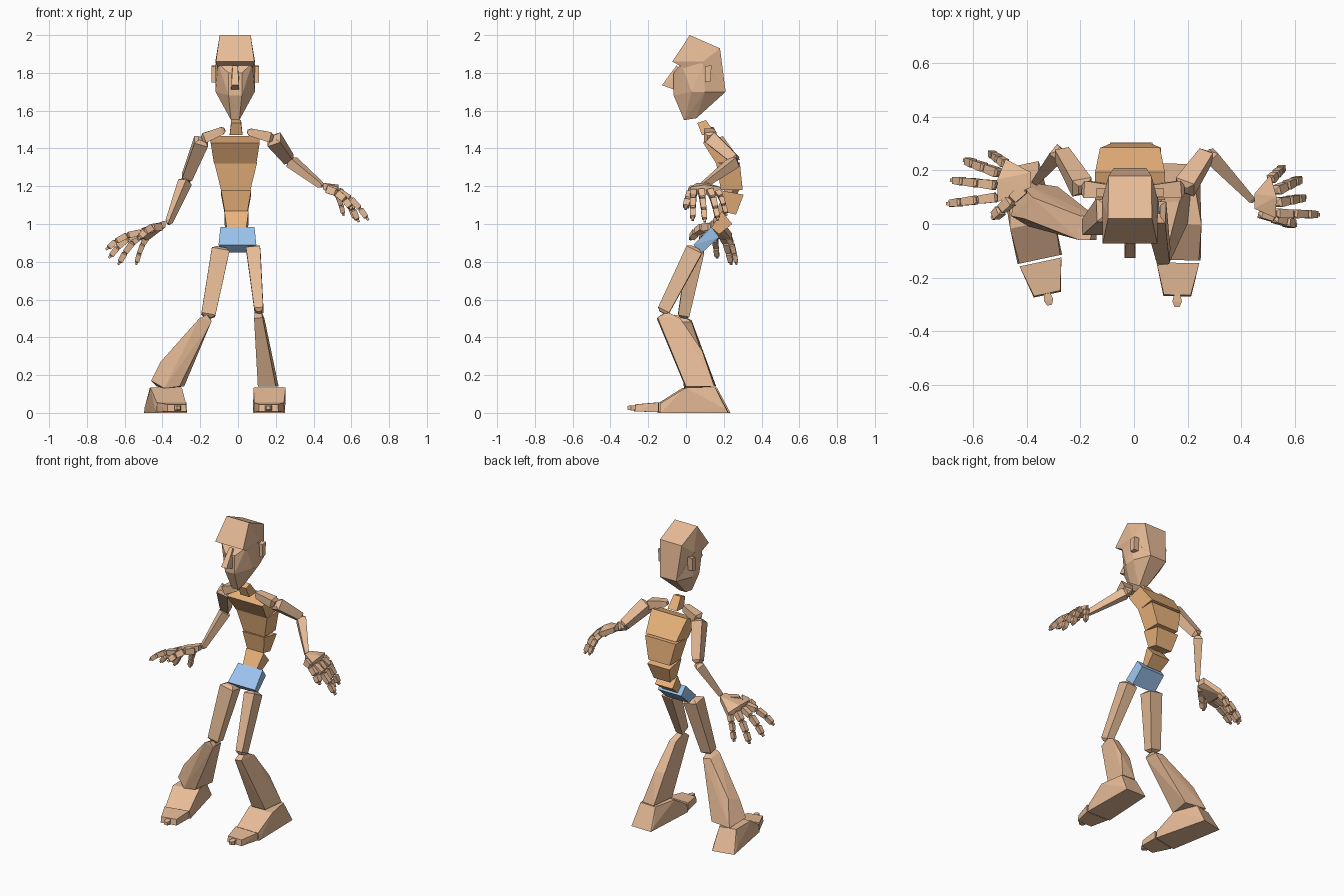
import bpy, bmesh, math
from mathutils import Vector as V, Matrix


def material(name, rgb):
    m = bpy.data.materials.new(name)
    m.diffuse_color = (*rgb, 1)
    return m


TAN = material("tan", (0.80, 0.50, 0.31))
ORANGE = material("orange", (0.83, 0.45, 0.20))
BLUE = material("blue", (0.34, 0.56, 0.87))


def finish(name, bm, mat):
    bmesh.ops.recalc_face_normals(bm, faces=bm.faces)
    me = bpy.data.meshes.new(name)
    bm.to_mesh(me)
    bm.free()
    me.materials.append(mat)
    ob = bpy.data.objects.new(name, me)
    bpy.context.collection.objects.link(ob)
    return ob


def hull(name, pts, mat=TAN):
    bm = bmesh.new()
    for p in pts:
        bm.verts.new(p)
    r = bmesh.ops.convex_hull(bm, input=bm.verts)
    junk = {e for e in r["geom_interior"] + r["geom_unused"] if isinstance(e, bmesh.types.BMVert)}
    if junk:
        bmesh.ops.delete(bm, geom=list(junk), context='VERTS')
    bmesh.ops.dissolve_limit(bm, angle_limit=0.03, verts=bm.verts, edges=bm.edges)
    return finish(name, bm, mat)


def mirrored(cx, rows):
    """Rows of (half width, y, z) become symmetric point pairs."""
    return [(cx + s * w, y, z) for w, y, z in rows for s in (-1, 1)]


def bone(name, a, b, start, end, mat=TAN, ref=(0, 1, 0), cap=0.06):
    """Four-sided tapered limb with pinched ends; start/end are (width, depth)."""
    a, b = V(a), V(b)
    d = (b - a).normalized()
    u = d.cross(V(ref)).normalized()
    v = u.cross(d)
    rings = [(0, 0.5, start), (cap, 1, start), (1 - cap, 1, end), (1, 0.5, end)]
    bm = bmesh.new()
    loops = []
    for t, k, (w, h) in rings:
        c = a.lerp(b, t)
        loops.append([bm.verts.new(c + u * (sx * w * k / 2) + v * (sy * h * k / 2))
                      for sx, sy in ((-1, -1), (1, -1), (1, 1), (-1, 1))])
    for p, q in zip(loops, loops[1:]):
        for i in range(4):
            j = (i + 1) % 4
            bm.faces.new((p[i], p[j], q[j], q[i]))
    bm.faces.new(loops[0])
    bm.faces.new(loops[-1])
    return finish(name, bm, mat)


# Head: skull with overhanging brow, face, nose and ears
HX = -0.015
hull("skull", mirrored(HX, [(.082, .02, 2.0), (.08, .18, 1.93), (.102, -.072, 1.86),
                            (.105, .09, 1.86), (.06, .21, 1.70)]))
hull("face", mirrored(HX, [(.09, -.025, 1.85), (.035, -.065, 1.80), (.035, -.065, 1.68),
                           (.022, -.01, 1.55), (.022, .055, 1.56), (.104, .03, 1.70),
                           (.104, .10, 1.70), (.104, .09, 1.85), (.06, .21, 1.70)]))
hull("nose", mirrored(HX, [(.013, -.05, 1.84), (.02, -.127, 1.735), (.021, -.06, 1.71),
                           (.02, -.03, 1.80)]))
for s, side in ((-1, "left"), (1, "right")):
    hull(side + "_ear", [(HX + s * dx, y, z) for dx in (.09, .125)
                         for y, z in ((.10, 1.75), (.13, 1.755), (.135, 1.84), (.10, 1.835))])

# Spine blocks: cx, bottom half width, top half width, then (y, z) of
# bottom front, bottom back, top back, top front
blocks = {
    "neck": (-.01, .034, .026, (.085, 1.47), (.16, 1.475), (.105, 1.55), (.06, 1.535)),
    "upper_chest": (-.015, .112, .13, (.16, 1.32), (.285, 1.34), (.195, 1.465), (.09, 1.43)),
    "ribs": (-.012, .078, .112, (.185, 1.18), (.30, 1.18), (.285, 1.325), (.16, 1.32)),
    "abdomen": (-.01, .06, .08, (.195, 1.065), (.265, 1.05), (.305, 1.155), (.175, 1.18)),
    "waist": (-.008, .052, .064, (.135, .98), (.175, .945), (.245, 1.0), (.19, 1.068)),
}
for name, (cx, wb, wt, p, q, r, t) in blocks.items():
    hull(name, mirrored(cx, [(wb, *p), (wb, *q), (wt, *r), (wt, *t)]), ORANGE)
hull("pelvis", mirrored(-.003, [(.10, .04, .89), (.085, .085, .848), (.085, .175, .93),
                                (.09, .135, .985)]), BLUE)

# Arms
arms = {
    "left": [(-.07, .12, 1.50), (-.19, .13, 1.45), (-.275, .27, 1.235), (-.37, .155, 1.0)],
    "right": [(.05, .12, 1.49), (.185, .13, 1.455), (.275, .265, 1.335), (.445, .085, 1.20)],
}
for side, (c, sh, el, wr) in arms.items():
    bone(side + "_collarbone", c, sh, (.04, .05), (.055, .065), cap=.12)
    bone(side + "_upper_arm", sh, el, (.07, .075), (.05, .055), ref=(1, 0, 0))
    bone(side + "_forearm", el, wr, (.055, .055), (.026, .032), ref=(0, 0, 1))


# Hands: palm, four jointed fingers and a thumb
def finger(name, root, tip, w):
    root, tip = V(root), V(tip)
    up = V((0, 0, 1))
    stops = [root, root.lerp(tip, .4) + up * .022, root.lerp(tip, .72) + up * .018,
             root.lerp(tip, .93) + up * .002, tip]
    for i, k in enumerate((1, .92, .85, .4)):
        bone(f"{name}_{i + 1}", stops[i], stops[i + 1], (w * k, w * k),
             (w * k * .9, w * k * .85), cap=.1)


def hand(side, wrist, knuckles, tips, thumb):
    pts = [V(wrist) + V((0, dy, dz)) for dy in (-.028, .028) for dz in (-.018, .018)]
    for k, dy in ((knuckles[0], -.018), (knuckles[-1], .018)):
        pts += [V(k) + V((0, dy, dz)) for dz in (-.02, .02)]
    mid = (V(knuckles[1]) + V(knuckles[2])) / 2
    pts += [mid + V((0, 0, .028)), mid + V((0, 0, -.022))]
    hull(side + "_palm", pts)
    names = ("index", "middle", "ring", "little")
    for n, k, t in zip(names, knuckles, tips):
        finger(f"{side}_{n}_finger", k, t, .036 if n != "little" else .031)
    finger(side + "_thumb", *thumb, .042)


hand("left", (-.385, .165, 1.0),
     [(-.51, .10, .955), (-.515, .145, .955), (-.505, .19, .945), (-.48, .225, .93)],
     [(-.70, .075, .865), (-.685, .165, .82), (-.635, .24, .785), (-.54, .268, .785)],
     ((-.41, .135, .985), (-.53, .02, .92)))
hand("right", (.45, .085, 1.20),
     [(.53, .04, 1.175), (.535, .08, 1.18), (.53, .125, 1.18), (.51, .165, 1.175)],
     [(.692, .035, 1.02), (.64, .10, 1.01), (.625, .17, 1.02), (.56, .215, 1.045)],
     ((.47, .045, 1.185), (.605, -.005, 1.08)))

# Thighs
bone("left_thigh", (-.09, .055, .875), (-.16, -.015, .505), (.095, .09), (.075, .06), cap=.04)
bone("right_thigh", (.08, .05, .875), (.112, -.125, .53), (.075, .09), (.048, .065), cap=.04)

# Flared lower legs
hull("left_lower_leg", [
    (-.165, -.06, .52), (-.15, -.01, .51),
    (-.205, -.06, .50), (-.14, -.06, .485), (-.20, .03, .49), (-.145, .03, .48),
    (-.41, .02, .27), (-.38, .10, .30), (-.27, .09, .30),
    (-.46, .03, .17), (-.31, -.005, .14), (-.39, -.01, .13),
    (-.43, .16, .14), (-.285, .14, .14)])
hull("right_lower_leg", [
    (.09, -.11, .535), (.125, -.10, .535),
    (.085, -.155, .50), (.13, -.15, .505), (.095, -.03, .50), (.14, -.03, .50),
    (.10, .08, .33), (.17, .085, .33),
    (.105, -.005, .14), (.20, .0, .14), (.125, .158, .14), (.215, .15, .14)])


# Feet: heel block, toe block and a small tip
def foot(side, x, yaw):
    m = Matrix.Translation((x, 0, 0)) @ Matrix.Rotation(yaw, 4, 'Z')
    parts = {
        "foot": [(.072, .225, .005), (.085, -.135, .005), (.078, -.135, .055),
                 (.085, .0, .138), (.055, .155, .14), (.075, .20, .03)],
        "toes": [(.08, -.145, .01), (.08, -.145, .06), (.052, -.27, .012), (.05, -.265, .05)],
        "toe_tip": [(.012, -.265, .02), (.012, -.265, .045), (.018, -.29, .018),
                    (.018, -.29, .045), (.009, -.31, .022), (.009, -.31, .042)],
    }
    for n, rows in parts.items():
        hull(f"{side}_{n}", [m @ V((px, py, pz - .005)) for px, py, pz in mirrored(0, rows)])


foot("left", -.38, .21)
foot("right", .167, -.02)
